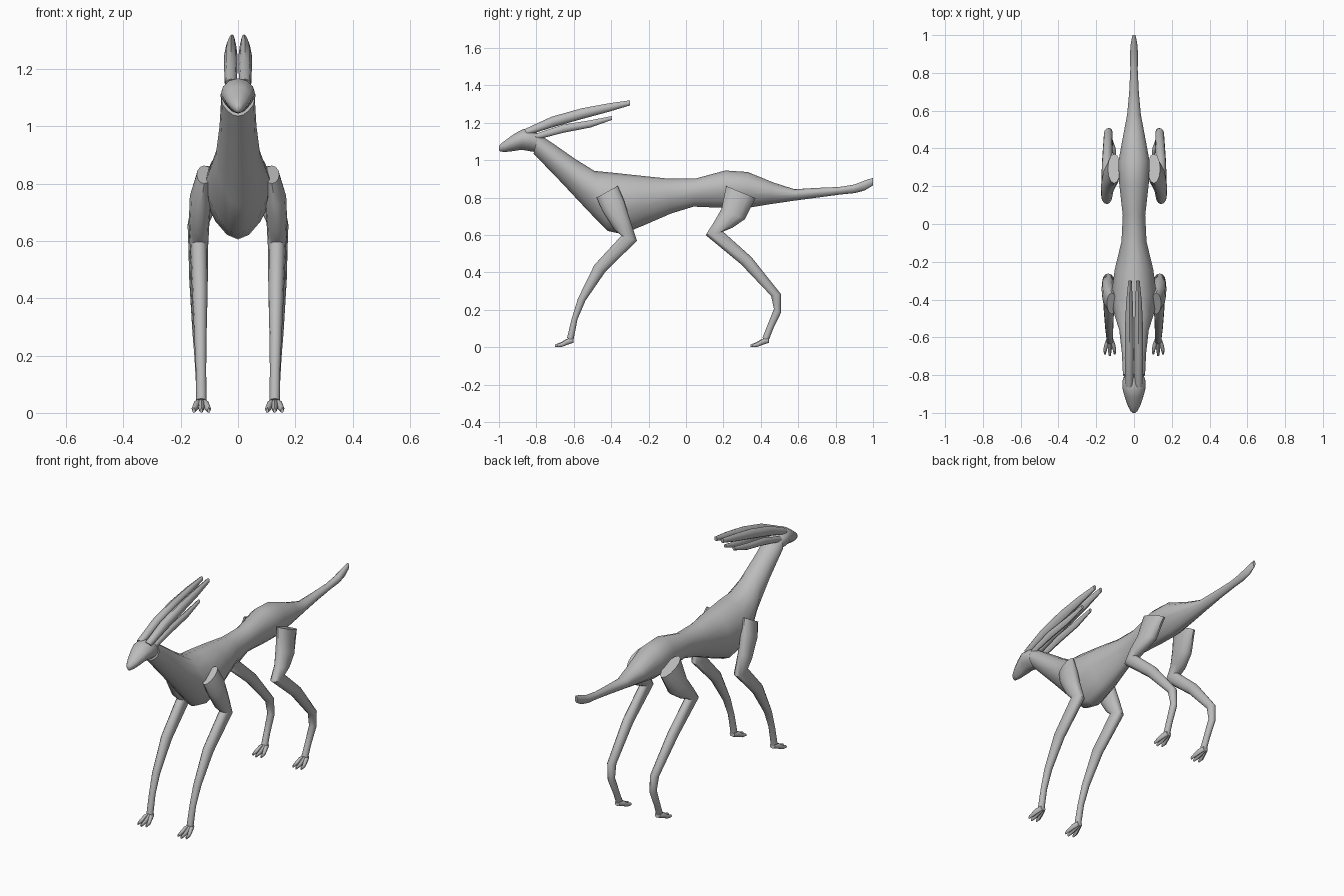
import bpy, bmesh, math

grey = bpy.data.materials.new("plain_grey")
grey.diffuse_color = (0.5, 0.5, 0.5, 1)


def loft(name, sections, sides=12, pinch=0.0):
    """Skin rings; each is (y, z of first edge, y, z of second edge, x centre, half width)."""
    bm = bmesh.new()
    rings = []
    for ya, za, yb, zb, xc, w in sections:
        ring = []
        for i in range(sides):
            a = 2 * math.pi * i / sides
            c, s = math.sin(a), math.cos(a)          # s = 1 at the first edge
            t = (1 - s) / 2
            x = xc + w * c * (1 - pinch * max(0, -s))
            ring.append(bm.verts.new((x, ya + (yb - ya) * t, za + (zb - za) * t)))
        rings.append(ring)
    for r, q in zip(rings, rings[1:]):
        for i in range(sides):
            j = (i + 1) % sides
            bm.faces.new((r[i], r[j], q[j], q[i]))
    bm.faces.new(rings[0])
    bm.faces.new(rings[-1])
    bmesh.ops.recalc_face_normals(bm, faces=bm.faces)
    mesh = bpy.data.meshes.new(name)
    bm.to_mesh(mesh)
    bm.free()
    mesh.materials.append(grey)
    ob = bpy.data.objects.new(name, mesh)
    bpy.context.collection.objects.link(ob)
    bpy.ops.object.select_all(action='DESELECT')
    ob.select_set(True)
    bpy.context.view_layer.objects.active = ob
    bpy.ops.object.shade_smooth_by_angle(angle=math.radians(50))
    return ob


# Tail, trunk and neck: top edge, bottom edge
loft("body", [
    (1.00, .905, 1.00, .865, 0, .008),
    (.965, .895, .955, .838, 0, .017),
    (.90, .870, .90, .824, 0, .022),
    (.82, .857, .82, .816, 0, .020),
    (.70, .852, .70, .800, 0, .026),
    (.58, .845, .58, .784, 0, .037),
    (.47, .880, .45, .765, 0, .060),
    (.33, .937, .33, .745, 0, .085),
    (.21, .945, .21, .745, 0, .080),
    (.05, .902, .04, .752, 0, .061),
    (-.10, .902, -.08, .715, 0, .068),
    (-.25, .918, -.23, .650, 0, .105),
    (-.38, .932, -.34, .605, 0, .122),
    (-.49, .943, -.42, .622, 0, .112),
    (-.59, 1.005, -.52, .725, 0, .080),
    (-.69, 1.075, -.67, .885, 0, .066),
    (-.79, 1.142, -.815, 1.035, 0, .060),
], 14, .3)

# Head tapering to a pointed muzzle
loft("head", [
    (-.775, 1.135, -.815, 1.045, 0, .050),
    (-.825, 1.162, -.845, 1.050, 0, .062),
    (-.870, 1.167, -.880, 1.056, 0, .060),
    (-.920, 1.140, -.920, 1.049, 0, .048),
    (-.965, 1.107, -.965, 1.044, 0, .032),
    (-.992, 1.086, -.992, 1.046, 0, .017),
    (-1.00, 1.074, -1.00, 1.054, 0, .007),
], 12, .3)

# Fore and hind legs: front edge, back edge
FORE = [
    (-.478, .800, -.365, .863, .118, .026),
    (-.445, .725, -.333, .790, .130, .038),
    (-.385, .630, -.300, .685, .136, .036),
    (-.345, .597, -.262, .570, .136, .032),
    (-.490, .440, -.432, .402, .133, .027),
    (-.578, .260, -.537, .250, .131, .021),
    (-.612, .150, -.580, .150, .129, .018),
    (-.636, .050, -.602, .036, .128, .018),
]
HIND = [
    (.215, .862, .372, .797, .105, .034),
    (.190, .740, .315, .685, .122, .044),
    (.150, .670, .250, .640, .140, .036),
    (.105, .600, .198, .618, .144, .030),
    (.295, .443, .350, .482, .143, .027),
    (.455, .275, .507, .285, .136, .023),
    (.470, .205, .508, .185, .133, .019),
    (.432, .110, .467, .100, .130, .017),
    (.408, .050, .442, .036, .128, .018),
]

for side, tag in ((-1, "left"), (1, "right")):
    def mirrored(rows):
        return [(a, b, c, d, x * side, w) for a, b, c, d, x, w in rows]

    # Long upper horns and shorter lower horns, swept back
    loft("upper_horn_" + tag, mirrored([
        (-.865, 1.165, -.845, 1.135, .025, .020),
        (-.720, 1.232, -.700, 1.180, .025, .024),
        (-.560, 1.277, -.550, 1.222, .025, .023),
        (-.420, 1.303, -.420, 1.257, .024, .018),
        (-.300, 1.320, -.300, 1.293, .021, .009)]), 8)
    loft("lower_horn_" + tag, mirrored([
        (-.810, 1.140, -.800, 1.110, .032, .012),
        (-.660, 1.190, -.650, 1.148, .032, .016),
        (-.520, 1.212, -.510, 1.175, .030, .014),
        (-.395, 1.236, -.395, 1.216, .028, .008)]), 8)

    for label, leg, heel in (("fore", FORE, -.615), ("hind", HIND, .430)):
        loft(f"{label}_leg_{tag}", mirrored(leg))
        # Three splayed toes
        for n, spread in enumerate((-1, 0, 1)):
            reach = 1.0 if spread == 0 else .88
            loft(f"{label}_toe_{tag}_{n}", mirrored([
                (heel + .010, .052, heel + .014, .024, .128 + spread * .006, .010),
                (heel - .025 * reach, .044, heel - .018, .014, .128 + spread * .016, .012),
                (heel - .055 * reach, .026, heel - .052 * reach, .003, .128 + spread * .024, .010),
                (heel - .085 * reach, .015, heel - .085 * reach, .000, .128 + spread * .026, .005)]), 8)
